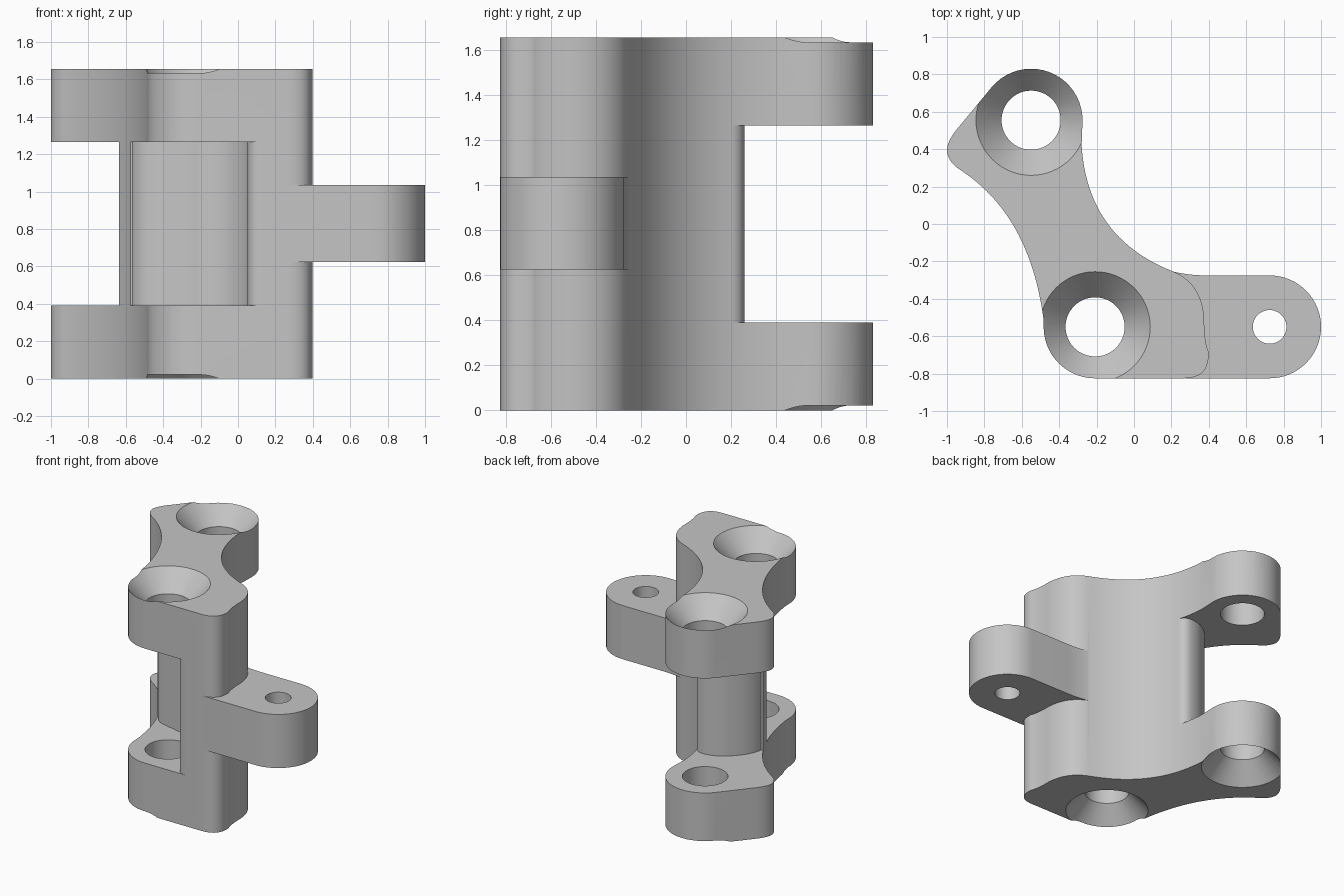
import bpy, bmesh, math
from mathutils import Vector

if "Cube" in bpy.data.objects:
    bpy.data.objects.remove(bpy.data.objects["Cube"])

HEIGHT = 1.655
GAP_LOW, GAP_HIGH = 0.39, 1.265
FRONT_PIN, REAR_PIN, TAB_PIN = (-0.208, -0.55), (-0.55, 0.555), (0.725, -0.55)
LUG = 0.275

SHADE = (0.56, 0.56, 0.56, 1)
grey = bpy.data.materials.new("plain grey")
grey.use_nodes = True
grey.diffuse_color = SHADE
grey.node_tree.nodes["Principled BSDF"].inputs["Base Color"].default_value = SHADE


def arc(center, r, a0, a1, n=20):
    angles = [math.radians(a0 + (a1 - a0) * i / n) for i in range(n + 1)]
    return [(center[0] + r * math.cos(a), center[1] + r * math.sin(a)) for a in angles]


def bend(a, c, b, n=12):
    """Curve from a to b pulled towards c."""
    a, b, c = Vector(a), Vector(b), Vector(c)
    return [tuple(a * (1 - t) ** 2 + c * 2 * t * (1 - t) + b * t * t)
            for t in (i / n for i in range(n + 1))]


def finish(name, bm):
    bmesh.ops.recalc_face_normals(bm, faces=bm.faces)
    mesh = bpy.data.meshes.new(name)
    bm.to_mesh(mesh)
    bm.free()
    mesh.materials.append(grey)
    obj = bpy.data.objects.new(name, mesh)
    bpy.context.collection.objects.link(obj)
    return obj


def prism(name, outline, z0, z1):
    bm = bmesh.new()
    points = [p for i, p in enumerate(outline)
              if (Vector(p) - Vector(outline[i - 1])).length > 1e-4]
    face = bm.faces.new([bm.verts.new((x, y, z0)) for x, y in points])
    side = bmesh.ops.extrude_face_region(bm, geom=[face])
    top = [v for v in side["geom"] if isinstance(v, bmesh.types.BMVert)]
    bmesh.ops.translate(bm, verts=top, vec=(0, 0, z1 - z0))
    return finish(name, bm)


def spindle(name, center, profile, n=64):
    """Closed round solid from (radius, height) pairs."""
    bm = bmesh.new()
    rings = [[bm.verts.new((x, y, z)) for x, y in arc(center, r, 0, 360, n)[:-1]]
             for r, z in profile]
    for low, high in zip(rings, rings[1:]):
        for i in range(n):
            bm.faces.new((low[i - 1], low[i], high[i], high[i - 1]))
    bm.faces.new(rings[0])
    bm.faces.new(rings[-1])
    return finish(name, bm)


def combine(target, other, operation):
    mod = target.modifiers.new(operation.title(), 'BOOLEAN')
    mod.operation, mod.object, mod.solver = operation, other, 'EXACT'
    bpy.context.view_layer.objects.active = target
    bpy.ops.object.modifier_apply(modifier=mod.name)
    bpy.data.objects.remove(other)


# Curved link body, full height
body = prism("hinge_link", (
    arc(FRONT_PIN, LUG, 180, 270)
    + bend((0.265, -0.825), (0.41, -0.825), (0.397, -0.68))
    + bend((0.397, -0.68), (0.375, -0.63), (0.375, -0.5))
    + bend((0.375, -0.5), (0.36, -0.31), (0.2, -0.25))
    + bend((0.2, -0.25), (-0.25, -0.07), (-0.28, 0.42), 24)
    + arc(REAR_PIN, LUG, 0, 140)
    + bend((-0.94, 0.515), (-0.995, 0.45), (-1.0, 0.4))
    + bend((-1.0, 0.4), (-1.0, 0.335), (-0.93, 0.29))
    + bend((-0.93, 0.29), (-0.56, 0.05), (-0.485, -0.5), 24)
), 0, HEIGHT)

# Recesses between the upper and lower lugs
front_recess = prism("front_recess", (
    [(-0.8, -0.15)]
    + bend((-0.565, -0.15), (-0.535, -0.22), (-0.45, -0.235))
    + arc(FRONT_PIN, 0.275, 100, 0)
    + bend((0.05, -0.735), (0.05, -0.8255), (0.14, -0.8255))
    + [(0.14, -1), (-0.8, -1)]
), GAP_LOW, GAP_HIGH)
rear_recess = prism("rear_recess", (
    [(-0.1, 0.195)]
    + bend((-0.239, 0.195), (-0.255, 0.26), (-0.32, 0.26))
    + bend((-0.32, 0.26), (-0.42, 0.26), (-0.5, 0.185))
    + bend((-0.5, 0.185), (-0.61, 0.085), (-0.621, -0.02))
    + [(-0.75, -0.04), (-1.2, -0.04), (-1.2, 1), (-0.1, 1)]
), GAP_LOW, GAP_HIGH)
for recess in (front_recess, rear_recess):
    combine(body, recess, 'DIFFERENCE')

# Single middle tab
tab = prism("middle_tab", (
    [(0.22, -0.7), (0.275, -0.825)]
    + arc(TAB_PIN, LUG, -90, 90, 32)
    + bend((0.39, -0.275), (0.29, -0.275), (0.2, -0.252))
    + [(0.15, -0.4)]
), 0.625, 1.035)
combine(body, tab, 'UNION')

# Countersunk pin holes at both ends, and the plain tab hole
SINK, OVER = 0.15, 0.03
wide, bore = 0.295, 0.158
slope = (wide - bore) / SINK
for pin in (FRONT_PIN, REAR_PIN):
    hole = spindle("pin_hole", pin, [
        (wide + OVER * slope, -OVER), (bore, SINK), (bore, 0.5)])
    combine(body, hole, 'DIFFERENCE')
    hole = spindle("pin_hole", pin, [
        (bore, HEIGHT - 0.5), (bore, HEIGHT - SINK),
        (wide + OVER * slope, HEIGHT + OVER)])
    combine(body, hole, 'DIFFERENCE')
combine(body, spindle("tab_hole", TAB_PIN, [(0.09, 0.5), (0.09, 1.2)], 40), 'DIFFERENCE')

# Smooth curved walls with crisp edges
bpy.ops.object.select_all(action='DESELECT')
body.select_set(True)
bpy.context.view_layer.objects.active = body
bpy.ops.object.shade_smooth_by_angle(angle=math.radians(30))
